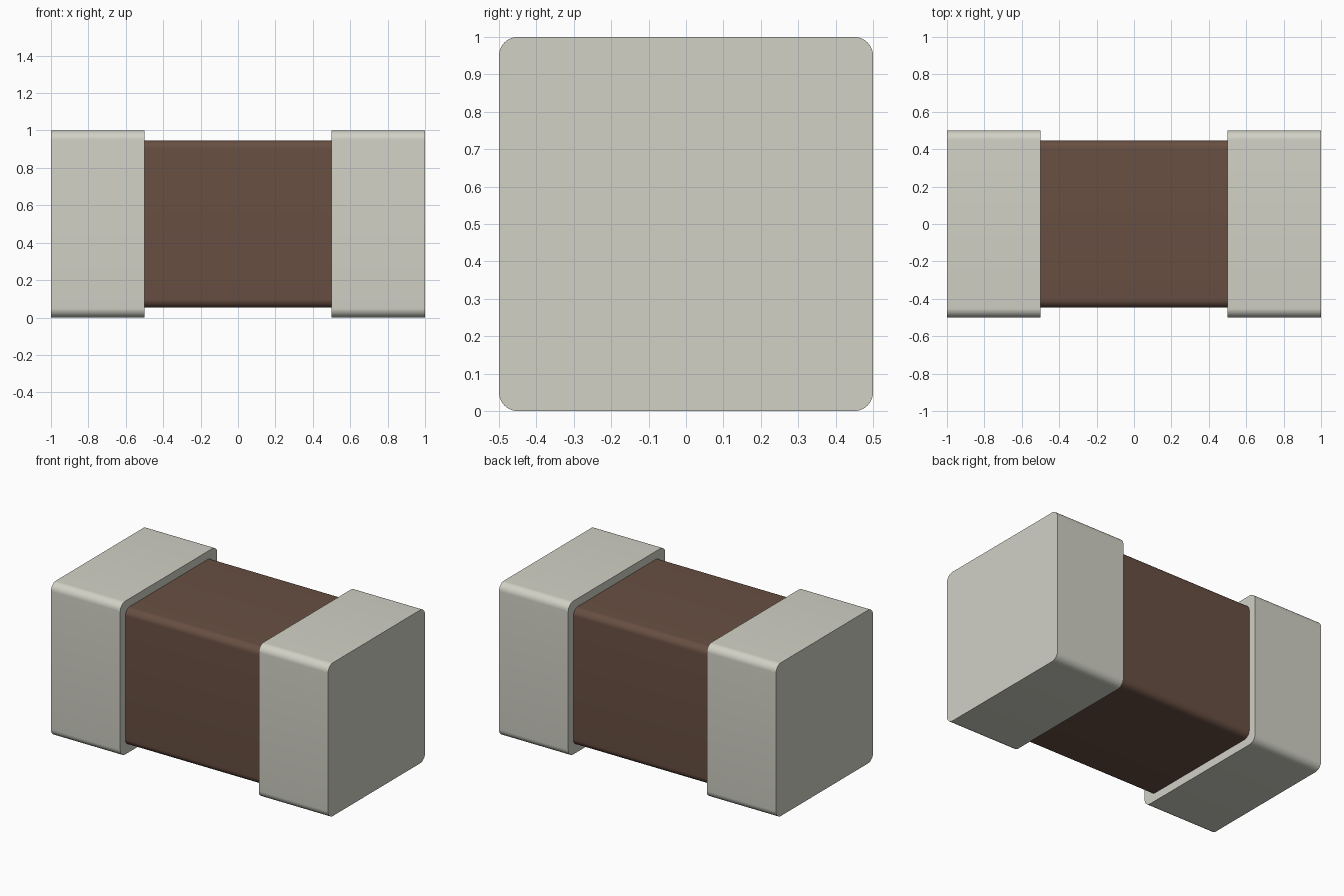
import bpy, bmesh, math

if "Cube" in bpy.data.objects:
    bpy.data.objects.remove(bpy.data.objects["Cube"])


def srgb(r, g, b):
    def lin(c):
        c /= 255
        return c / 12.92 if c <= 0.04045 else ((c + 0.055) / 1.055) ** 2.4
    return (lin(r), lin(g), lin(b), 1.0)


def material(name, colour):
    m = bpy.data.materials.new(name)
    m.diffuse_color = colour
    m.use_nodes = True
    m.node_tree.nodes["Principled BSDF"].inputs["Base Color"].default_value = m.diffuse_color
    return m


def rounded_bar(name, x0, x1, half, radius, mat, segs=10):
    """Square bar along x, centred on z = 0.5, with rounded long edges."""
    bm = bmesh.new()
    ring = []
    c = half - radius
    for k, (sy, sz) in enumerate([(1, 1), (-1, 1), (-1, -1), (1, -1)]):
        for i in range(segs + 1):
            a = math.pi / 2 * (k + i / segs)
            ring.append(bm.verts.new((x0, sy * c + radius * math.cos(a),
                                      0.5 + sz * c + radius * math.sin(a))))
    face = bm.faces.new(ring)
    ext = bmesh.ops.extrude_face_region(bm, geom=[face], use_keep_orig=True)
    for v in ext["geom"]:
        if isinstance(v, bmesh.types.BMVert):
            v.co.x = x1
    bmesh.ops.recalc_face_normals(bm, faces=bm.faces)
    # smooth sides, flat ends with sharp rims
    for f in bm.faces:
        f.smooth = len(f.verts) == 4
    for e in bm.edges:
        if e.calc_face_angle(0) > math.radians(40):
            e.smooth = False
    me = bpy.data.meshes.new(name)
    bm.to_mesh(me)
    bm.free()
    me.materials.append(mat)
    ob = bpy.data.objects.new(name, me)
    bpy.context.collection.objects.link(ob)
    return ob


metal = material("light grey metal", srgb(209, 209, 198))
brown = material("brown ceramic", srgb(104, 79, 66))

# ceramic body between the two metal end caps
rounded_bar("ceramic_body", -0.5, 0.5, 0.447, 0.045, brown)
rounded_bar("left_end_cap", -1.0, -0.5, 0.5, 0.05, metal)
rounded_bar("right_end_cap", 0.5, 1.0, 0.5, 0.05, metal)
